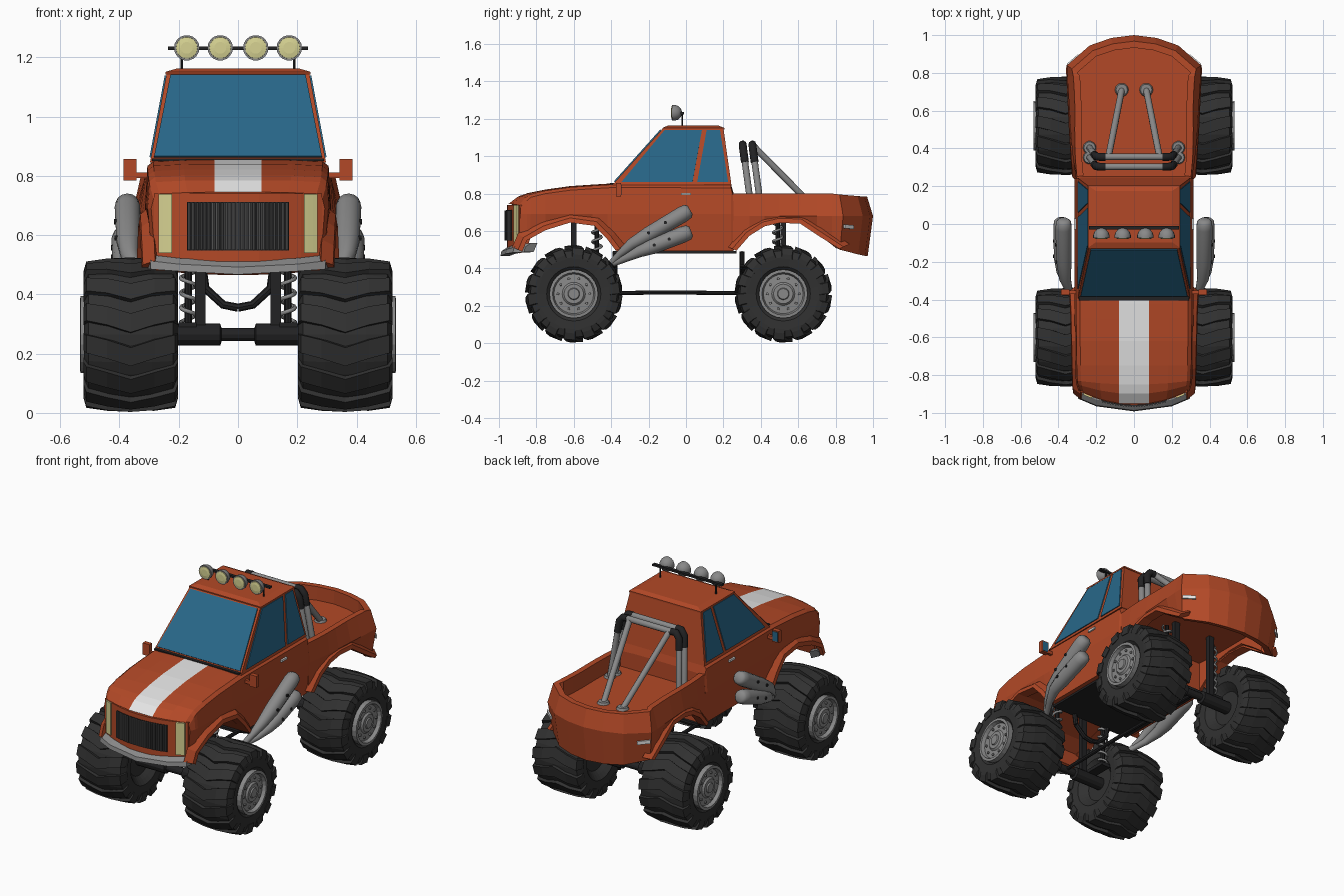
import bpy, bmesh, math
from mathutils import Vector as V

if "Cube" in bpy.data.objects:
    bpy.data.objects.remove(bpy.data.objects["Cube"])

def mat(name, c):
    m = bpy.data.materials.new(name)
    m.diffuse_color = (*c, 1)
    m.use_nodes = True
    m.node_tree.nodes["Principled BSDF"].inputs["Base Color"].default_value = m.diffuse_color
    return m

RED = mat("orange red paint", (.45, .066, .02))
GLASS = mat("blue glass", (.021, .135, .25))
YELLOW = mat("pale yellow lens", (.68, .65, .29))
WHITE = mat("white paint", (.78, .78, .78))
METAL = mat("grey metal", (.25, .25, .25))
GRILLE = mat("dark grey metal", (.09, .09, .09))
RUBBER = mat("dark rubber", (.03, .03, .03))
BLACK = mat("black chassis", (.016, .016, .017))

# ---- helpers: a part is (verts, faces) ----
def loft(secs):
    n, k = len(secs[0]), len(secs)
    f = [(i*n+j, i*n+(j+1) % n, (i+1)*n+(j+1) % n, (i+1)*n+j) for i in range(k-1) for j in range(n)]
    return [tuple(p) for s in secs for p in s], f + [tuple(range(n)), tuple(range((k-1)*n, k*n))]

def prism(pts, vec):
    return loft([pts, [V(p)+V(vec) for p in pts]])

def box(x0, x1, y0, y1, z0, z1):
    return prism([(x0, y0, z0), (x1, y0, z0), (x1, y1, z0), (x0, y1, z0)], (0, 0, z1-z0))

def lathe(prof, c, axis, n=24):
    secs = []
    for a, r in prof:
        ring = []
        for i in range(n):
            t = 2*math.pi*i/n
            u, w = r*math.cos(t), r*math.sin(t)
            d = {'x': (a, u, w), 'y': (u, a, w), 'z': (u, w, a)}[axis]
            ring.append(V(c)+V(d))
        secs.append(ring)
    return loft(secs)

def tube(path, radii, n=10):
    path = [V(p) for p in path]
    if not isinstance(radii, (list, tuple)):
        radii = [radii]*len(path)
    secs, nrm = [], None
    for i, p in enumerate(path):
        t = (path[min(i+1, len(path)-1)]-path[max(i-1, 0)]).normalized()
        if nrm is None:
            nrm = t.cross(V((1, 0, 0)) if abs(t.x) < .8 else V((0, 0, 1)))
        nrm = (nrm-t*nrm.dot(t)).normalized()
        b = t.cross(nrm)
        secs.append([p+radii[i]*(nrm*math.cos(2*math.pi*j/n)+b*math.sin(2*math.pi*j/n)) for j in range(n)])
    return loft(secs)

def mir(parts):
    return parts + [([(-x, y, z) for x, y, z in v], f) for v, f in parts]

def obj(name, parts, *mats, rule=None, smooth=0):
    bm = bmesh.new()
    for v, f in parts:
        vs = [bm.verts.new(p) for p in v]
        for q in f:
            bm.faces.new([vs[i] for i in q])
    bmesh.ops.recalc_face_normals(bm, faces=bm.faces)
    bm.normal_update()
    if rule:
        for f in bm.faces:
            f.material_index = rule(f)
    me = bpy.data.meshes.new(name)
    bm.to_mesh(me)
    bm.free()
    for m in mats:
        me.materials.append(m)
    if smooth:
        me.shade_smooth()
        me.set_sharp_from_angle(angle=math.radians(smooth))
    o = bpy.data.objects.new(name, me)
    bpy.context.collection.objects.link(o)

# ---- hood and lower cab, with a white stripe ----
secs = []
for y, zb, zt, w, bow in [(-.955, .48, .745, .285, .07), (-.90, .495, .785, .297, .05), (-.85, .565, .802, .30, .02),
                          (-.75, .61, .822, .303, 0), (-.62, .65, .84, .305, 0), (-.5, .635, .848, .306, 0),
                          (-.42, .56, .853, .306, 0), (-.37, .492, .855, .306, 0), (.24, .492, .852, .306, 0),
                          (.255, .492, .80, .302, 0)]:
    half = [(w*.97, zb), (w+.008, .69), (w, zt-.022), (w-.02, zt-.006), (.6*w, zt-.001), (.08, zt)]
    ring = half + [(-x, z) for x, z in reversed(half)]
    secs.append([(x, y+bow*min(1, (x/w)**2), z) for x, z in ring])
obj("hood_and_cab_body", [loft(secs)], RED, WHITE,
    rule=lambda f: int(abs(f.calc_center_median().x) < .07 and f.normal.z > .5 and f.calc_center_median().y < -.38))

# ---- front panel, grille, headlights, bumper ----
def bowed(x0, x1, z0, z1, out, n=8):
    s = []
    for i in range(n+1):
        x = x0+(x1-x0)*i/n
        y = -.958+.07*(x/.285)**2
        s.append([(x, y-out, z0), (x, y-out, z1), (x, y+.02, z1), (x, y+.02, z0)])
    return loft(s)
obj("front_panel", [bowed(-.283, .283, .485, .74, 0)], RED)
obj("grille_back", [bowed(-.172, .172, .548, .712, .004)], BLACK)
bars = []
for i in range(-12, 13):
    x = i*.0138
    y = -.964+.07*(x/.285)**2
    bars.append(tube([(x, y, .55), (x, y, .71)], .0052, 6))
obj("grille_bars", bars, GRILLE)
obj("headlights", mir([bowed(.222, .268, .54, .738, .008, 3)]), YELLOW)
secs = []
half = [(0, -.992, .467, .512), (.2, -.965, .478, .522), (.295, -.925, .485, .533), (.305, -.865, .487, .535)]
for x, y, zb, zt in [(-a, b, c, d) for a, b, c, d in half[:0:-1]]+half:
    secs.append([(x, y+.035, zt), (x, y+.005, zt-.02), (x, y, zb), (x*.93, y+.05, zb), (x*.93, y+.07, zt)])
obj("front_bumper", [loft(secs)], METAL)

# ---- cab top, roof, windows ----
lo = [(-.297, -.395, .845), (.297, -.395, .845), (.297, .243, .845), (-.297, .243, .845)]
hi = [(-.24, -.122, 1.15), (.24, -.122, 1.15), (.24, .2, 1.15), (-.24, .2, 1.15)]
obj("cab_top", [loft([lo, hi])], RED)
obj("roof", [loft([[(x*1.02, (y-.04)*1.03+.04, 1.142) for x, y, z in hi],
                   [(x*1.02, (y-.04)*1.03+.04, 1.151) for x, y, z in hi],
                   [(x*.85, (y-.04)*.85+.04, 1.163) for x, y, z in hi]])], RED)
ws = [(x, -.395+(z-.845)*.273/.305, z) for x, z in [(-.283, .862), (.283, .862), (.228, 1.138), (-.228, 1.138)]]
obj("windshield", [prism(ws, (0, -.005, .0045))], GLASS)
obj("windshield_seal", [box(-.29, .29, -.405, -.385, .85, .858)], BLACK)
side = []
for pts in ([(-.345, .862), (-.115, 1.138), (.085, 1.138), (.035, .862)], [(.06, .862), (.11, 1.138), (.182, 1.138), (.225, .862)]):
    side.append(prism([(.297-(z-.845)*.057/.305, y, z) for y, z in pts], (.005, 0, .001)))
obj("side_windows", mir(side), GLASS)

# ---- mirrors and door handles ----
obj("side_mirrors", mir([box(.342, .387, -.375, -.348, .785, .857), box(.28, .345, -.37, -.352, .792, .812)]), RED)
obj("mirror_glass", mir([box(.347, .382, -.35, -.345, .792, .85)]), GLASS)
obj("door_handles", mir([box(.30, .318, -.028, .028, .792, .804)]), WHITE)

# ---- cargo bed: curved wall, floor, lamps ----
half = [(.308, .25, .495), (.322, .34, .58), (.33, .42, .63), (.336, .5, .645), (.342, .61, .645), (.348, .70, .585),
        (.353, .78, .525), (.355, .84, .5), (.235, .945, .475), (.12, .985, .467), (0, 1.0, .465)]
path = half + [(-x, y, z) for x, y, z in half[-2::-1]]
secs = []
for i, (x, y, zb) in enumerate(path):
    a, b = path[max(i-1, 0)], path[min(i+1, len(path)-1)]
    t = V((b[0]-a[0], b[1]-a[1], 0)).normalized()
    inn = V((-t.y, t.x, 0))
    bulge = .006+.026*min(1, (y-.25)/.4)
    zt = .80-.016*max(0, min(1, (y-.78)/.2))
    secs.append([V((x, y, z))+inn*d for d, z in
                 [(bulge*.9, zb), (0, .68), (bulge, zt), (bulge+.035, zt), (bulge+.035, zb+.01)]])
obj("bed_wall", [loft(secs)], RED)
fl = [(.28, .24), (.30, .82), (.2, .92), (0, .962), (-.2, .92), (-.30, .82), (-.28, .24)]
obj("bed_floor", [prism([(x, y, .68) for x, y in fl], (0, 0, .02))], RED)
obj("tail_lamps", mir([prism([(.348, .842, .615), (.29, .892, .61), (.29, .892, .63), (.348, .842, .636)], (.006, .007, 0))]), WHITE)

# ---- wheel arch flares ----
def flare(pts, yc, x0, x1):
    s = []
    for i, (y, z) in enumerate(pts):
        x = x0+(x1-x0)*i/(len(pts)-1)
        d = V((0, y-yc, z-.38)).normalized()
        p = V((0, y, z))
        s.append([p+V((x-.06, 0, 0)), p+V((x, 0, 0)), p+d*.025+V((x-.004, 0, 0)), p+d*.06+V((x-.045, 0, 0))])
    return loft(s)
obj("wheel_flares", mir([
    flare([(-.875, .49), (-.85, .55), (-.75, .605), (-.62, .645), (-.49, .628), (-.42, .555), (-.375, .495)], -.62, .325, .343),
    flare([(.27, .495), (.34, .575), (.42, .625), (.5, .643), (.61, .64), (.71, .573), (.82, .505)], .54, .33, .36)]), RED)

# ---- roll bar in the bed ----
tubes, pads, feet = [], [], []
for dy in (0, .052):
    a, b, c = (.235, .352+dy, .70), (.203, .306+dy, 1.035), (.18, .303+dy, 1.063)
    m = [(-p[0], p[1], p[2]) for p in (c, b, a)]
    tubes.append(tube([a, b, c]+m, .0175))
    k = V(b)*.8+V(a)*.2
    pads += mir([tube([k, b, c, (.15, c[1], c[2])], .021)])
    feet += mir([lathe([(.70, .035), (.712, .03)], (a[0], a[1], 0), 'z', 14)])
tubes += mir([tube([(.065, .71, .70), (.135, .355, 1.06)], .0175)])
feet += mir([lathe([(.70, .036), (.714, .03)], (.065, .71, 0), 'z', 14)])
obj("roll_bar", tubes, METAL, smooth=40)
obj("roll_bar_pads", pads, BLACK, smooth=40)
obj("roll_bar_feet", feet, METAL)

# ---- roof lights ----
obj("light_rack", [box(-.237, .237, -.03, -.01, 1.224, 1.236)]+mir([tube([(.19, -.02, 1.15), (.19, -.02, 1.23)], .005, 6)]), BLACK)
cups, lens = [], []
for x in (-.173, -.06, .06, .173):
    cups.append(lathe([(-.022, .008), (-.028, .024), (-.042, .037), (-.06, .043), (-.074, .043), (-.074, .036)], (x, 0, 1.232), 'y', 18))
    lens.append(lathe([(-.07, .037), (-.077, .036), (-.08, .02)], (x, 0, 1.232), 'y', 18))
obj("roof_light_cups", cups, METAL, smooth=40)
obj("roof_light_lenses", lens, YELLOW)

# ---- side exhausts ----
up = [(.31, -.41, .42), (.345, -.35, .48), (.365, -.29, .53), (.37, -.2, .582), (.373, -.02, .688), (.373, .01, .706), (.373, .022, .713)]
dn = [(.31, -.40, .42), (.355, -.32, .455), (.38, -.25, .49), (.384, -.18, .517), (.384, -.02, .58), (.384, .015, .593), (.384, .028, .598)]
rad = [.014, .02, .031, .041, .044, .04, .026]
obj("exhaust_pipes", mir([tube(up, rad, 14), tube(dn, rad, 14)]), METAL, smooth=50)
obj("exhaust_holes", mir([lathe([(-.008, .009), (.004, .009)], c, 'x', 8) for c in
                          [(.412, -.2, .59), (.414, -.11, .645), (.425, -.17, .525), (.425, -.09, .557)]]), BLACK)

# ---- wheels ----
ZC, XC = .264, .362
for wy, pos in ((-.6, "front"), (.52, "rear")):
    for s, sd in ((1, "right"), (-1, "left")):
        c = (s*XC, wy, ZC)
        prof = [(-.11, .10), (-.13, .12), (-.152, .145), (-.157, .195), (-.143, .232), (-.07, .243), (.07, .243),
                (.143, .232), (.157, .195), (.152, .145), (.13, .12), (.12, .10)]
        tyre = [lathe([(s*a, r) for a, r in prof], c, 'x', 32)]
        for i in range(14):
            rows = []
            for dx, sh, r in ((-.16, .17, .212), (-.15, .165, .247), (-.08, .1, .258), (0, 0, .261),
                              (.08, .1, .258), (.15, .165, .247), (.16, .17, .212)):
                a = 2*math.pi*i/14+sh
                rows.append([(c[0]+dx, wy-q*math.cos(a+e), ZC+q*math.sin(a+e))
                             for q, e in ((.19, 0), (r, .03), (r, .28), (.19, .31))])
            tyre.append(loft(rows))
        obj(f"{pos}_{sd}_tyre", tyre, RUBBER)
        rim = [(.09, .128), (.17, .13), (.171, .114), (.15, .106), (.153, .062), (.163, .052), (.163, .032), (.17, .028), (.17, .008)]
        parts = [lathe([(s*a, r) for a, r in rim], c, 'x', 24)]
        for i in range(10):
            a = 2*math.pi*i/10
            parts.append(lathe([(s*.148, .008), (s*.16, .007)], (c[0], wy+.085*math.cos(a), ZC+.085*math.sin(a)), 'x', 6))
        obj(f"{pos}_{sd}_rim", parts, METAL)

# ---- chassis, axles and suspension ----
obj("chassis_floor", [box(-.27, .27, -.39, .27, .48, .494)], BLACK)
obj("drive_shaft", [tube([(0, -.6, .265), (0, -.1, .272), (0, .52, .265)], .011, 8)], BLACK)
axles, struts, springs = [], [], []
for wy, sy in ((-.6, -.476), (.52, .49)):
    axles.append(lathe([(-.26, .037), (-.06, .037), (-.055, .022), (.055, .022), (.06, .037), (.26, .037)], (0, wy, ZC), 'x', 12))
    axles += mir([box(.14, .2, min(wy, sy)-.025, max(wy, sy)+.025, .285, .305)])
    struts += mir([box(.109, .145, wy-.014, wy+.014, .28, .69), tube([(.168, sy, .3), (.168, sy, .66)], .012, 8)])
    n = 7*12
    springs += mir([tube([(.168+.025*math.cos(i*math.pi/6), sy+.025*math.sin(i*math.pi/6), .305+.35*i/n) for i in range(n+1)], .007, 6)])
    ly = wy+(.22 if wy < 0 else -.22)
    struts += mir([tube([(.11, ly, .42), (.05, ly, .365), (0, ly, .355)], .014, 8), tube([(.11, ly, .42), (.12, ly, .49)], .014, 8)])
obj("axles", axles, BLACK)
obj("suspension_struts", struts, BLACK)
obj("coil_springs", springs, METAL, smooth=60)
